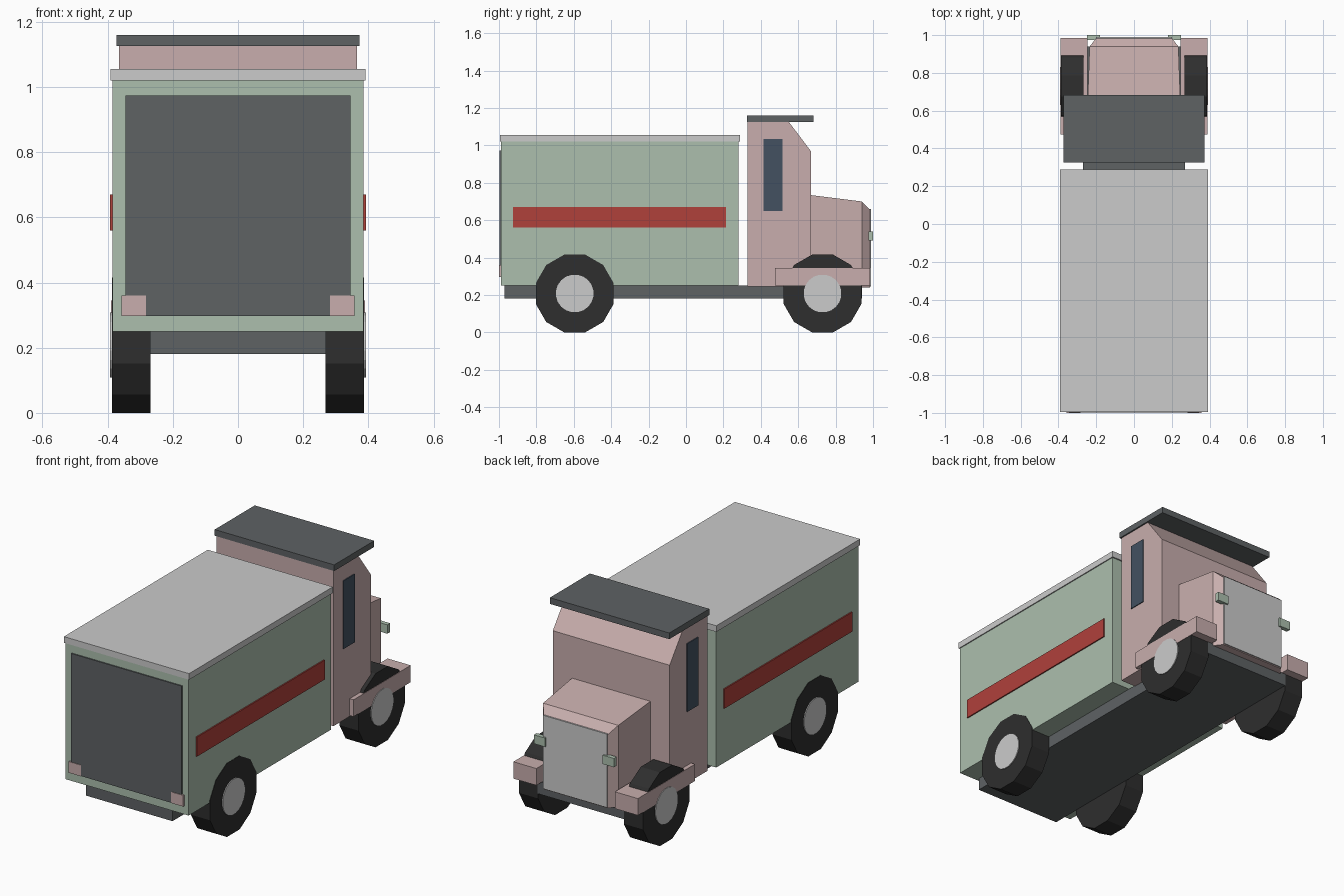
import bpy
import bmesh
from math import pi, cos
from mathutils import Matrix

cube = bpy.data.objects.get("Cube")
if cube:
    bpy.data.objects.remove(cube, do_unlink=True)


def linear(c):
    c /= 255
    return c / 12.92 if c <= 0.04045 else ((c + 0.055) / 1.055) ** 2.4


def material(name, r, g, b):
    mat = bpy.data.materials.new(name)
    mat.use_nodes = True
    color = (linear(r), linear(g), linear(b), 1)
    mat.diffuse_color = color
    bsdf = mat.node_tree.nodes["Principled BSDF"]
    bsdf.inputs["Base Color"].default_value = color
    bsdf.inputs["Roughness"].default_value = 0.8
    return mat


pink = material("dusty pink", 200, 174, 173)
green = material("pale green", 172, 191, 174)
light_grey = material("light grey", 203, 203, 203)
dark_grey = material("slate grey", 94, 98, 100)
black = material("tyre black", 46, 46, 46)
red = material("brick red", 176, 65, 59)
blue = material("window blue", 67, 81, 97)


def finish(name, bm, mat):
    bmesh.ops.recalc_face_normals(bm, faces=bm.faces)
    mesh = bpy.data.meshes.new(name)
    bm.to_mesh(mesh)
    bm.free()
    mesh.materials.append(mat)
    obj = bpy.data.objects.new(name, mesh)
    bpy.context.collection.objects.link(obj)
    return obj


def box(name, mat, xs, ys, zs):
    bm = bmesh.new()
    size = [r[1] - r[0] for r in (xs, ys, zs)]
    mid = [(r[1] + r[0]) / 2 for r in (xs, ys, zs)]
    bmesh.ops.create_cube(bm, size=1, matrix=Matrix.Translation(mid) @ Matrix.Diagonal((*size, 1)))
    return finish(name, bm, mat)


def loft(name, mat, rings):
    """Skin closed rings of points and cap both ends."""
    bm = bmesh.new()
    loops = [[bm.verts.new(p) for p in ring] for ring in rings]
    for a, b in zip(loops, loops[1:]):
        for i in range(len(a)):
            j = (i + 1) % len(a)
            bm.faces.new((a[i], a[j], b[j], b[i]))
    bm.faces.new(loops[0])
    bm.faces.new(loops[-1])
    return finish(name, bm, mat)


def disc(name, mat, sides, apothem, x0, x1, y, z):
    """Cylinder along x with a flat side at the bottom."""
    bm = bmesh.new()
    radius = apothem / cos(pi / sides)
    turn = Matrix.Rotation(pi / 2, 4, 'Y') @ Matrix.Rotation(pi / sides, 4, 'Z')
    bmesh.ops.create_cone(bm, cap_ends=True, segments=sides, radius1=radius, radius2=radius,
                          depth=abs(x1 - x0),
                          matrix=Matrix.Translation(((x0 + x1) / 2, y, z)) @ turn)
    return finish(name, bm, mat)


# Chassis and cargo body
box("chassis", dark_grey, (-0.27, 0.27), (-0.97, 0.94), (0.18, 0.25))
box("cargo_box", green, (-0.385, 0.385), (-0.99, 0.28), (0.25, 1.02))
box("cargo_roof", light_grey, (-0.391, 0.391), (-0.995, 0.288), (1.02, 1.055))
box("rear_door", dark_grey, (-0.345, 0.345), (-0.997, -0.988), (0.297, 0.973))

# Cab with sloped upper front
profile = [(0.33, 0.245), (0.33, 1.125), (0.55, 1.125), (0.667, 0.97), (0.667, 0.245)]
loft("cab", pink, [[(x, y, z) for y, z in profile] for x in (-0.365, 0.365)])
box("cab_roof", dark_grey, (-0.373, 0.373), (0.325, 0.682), (1.125, 1.16))

# Hood with chamfered nose
sections = [(0.66, 0.245, 0.735), (0.94, 0.235, 0.70), (0.984, 0.2, 0.655)]
loft("hood", pink, [[(-w, y, 0.24), (w, y, 0.24), (w, y, top), (-w, y, top)]
                    for y, w, top in sections])
box("radiator", light_grey, (-0.2, 0.2), (0.982, 0.99), (0.245, 0.66))

# Parts on both sides
for side, s in (("left", 1), ("right", -1)):
    def span(a, b):
        return sorted((s * a, s * b))

    box(side + "_stripe", red, span(0.384, 0.392), (-0.925, 0.215), (0.56, 0.67))
    box(side + "_window", blue, span(0.363, 0.37), (0.415, 0.515), (0.65, 1.035))
    box(side + "_fender", pink, span(0.245, 0.389), (0.475, 0.985), (0.25, 0.345))
    box(side + "_headlight", green, span(0.18, 0.25), (0.975, 1.0), (0.49, 0.54))
    box(side + "_tail_light", pink, span(0.282, 0.358), (-1.0, -0.985), (0.297, 0.36))
    for end, y in (("front", 0.73), ("rear", -0.595)):
        disc(f"{end}_{side}_tyre", black, 12, 0.208, s * 0.268, s * 0.387, y, 0.208)
        disc(f"{end}_{side}_hub", light_grey, 20, 0.1, s * 0.38, s * 0.392, y, 0.208)
